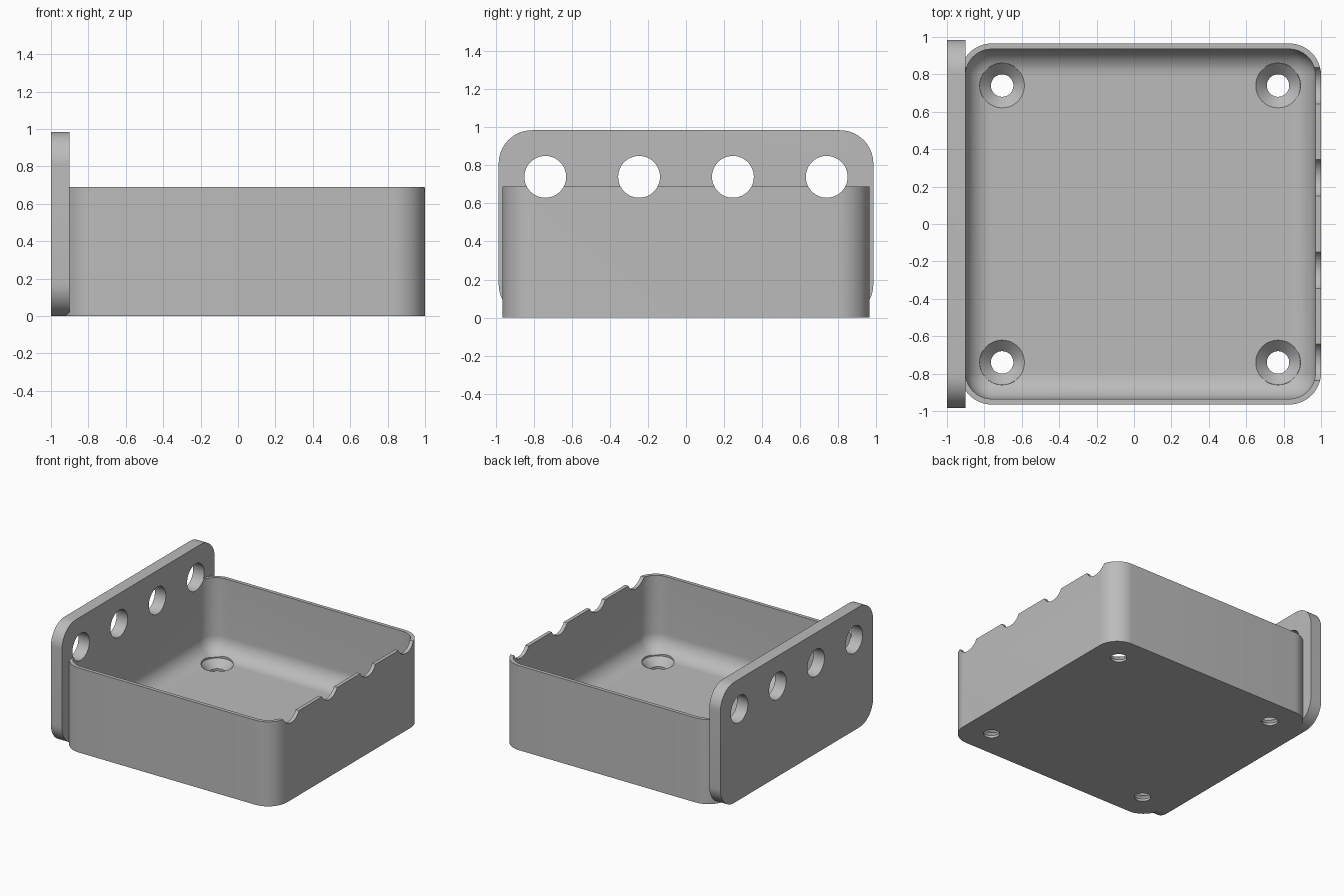
import bpy, bmesh, math
from mathutils import Matrix, Vector

if "Cube" in bpy.data.objects:
    bpy.data.objects.remove(bpy.data.objects["Cube"])

GREY = (0.5, 0.5, 0.5, 1.0)
grey = bpy.data.materials.new("light grey")
grey.use_nodes = True
grey.diffuse_color = GREY
grey.node_tree.nodes["Principled BSDF"].inputs["Base Color"].default_value = GREY


def finish(name, bm):
    bmesh.ops.recalc_face_normals(bm, faces=bm.faces)
    mesh = bpy.data.meshes.new(name)
    bm.to_mesh(mesh)
    bm.free()
    mesh.materials.append(grey)
    obj = bpy.data.objects.new(name, mesh)
    bpy.context.collection.objects.link(obj)
    return obj


def rounded_box(name, low, high, radius, axis=None):
    """Box with the edges along one axis rounded, or every edge if axis is None."""
    low, high = Vector(low), Vector(high)
    bm = bmesh.new()
    bmesh.ops.create_cube(bm, size=1)
    for v in bm.verts:
        v.co = (low + high) / 2 + v.co * (high - low)
    edges = [e for e in bm.edges if axis is None
             or abs((e.verts[0].co - e.verts[1].co).normalized()[axis]) > 0.9]
    bmesh.ops.bevel(bm, geom=edges, offset=radius, segments=14,
                    profile=0.5, affect='EDGES')
    return finish(name, bm)


def add_cone(bm, matrix, r1, r2, depth):
    bmesh.ops.create_cone(bm, cap_ends=True, segments=48, radius1=r1,
                          radius2=r2, depth=depth, matrix=matrix)


def combine(target, other, operation):
    mod = target.modifiers.new(operation.lower(), 'BOOLEAN')
    mod.object, mod.operation, mod.solver = other, operation, 'EXACT'
    bpy.ops.object.select_all(action='DESELECT')
    bpy.context.view_layer.objects.active = target
    target.select_set(True)
    bpy.ops.object.modifier_apply(modifier=mod.name)
    bpy.data.objects.remove(other)


FLOOR = 0.08

# Tray block joined to the upright mounting plate
tray = rounded_box("tray_with_mounting_plate", (-0.93, -0.965, 0), (1, 0.965, 0.69), 0.17, axis=2)
plate = rounded_box("mounting_plate", (-1, -0.985, 0), (-0.9, 0.985, 0.985), 0.175, axis=0)
combine(tray, plate, 'UNION')

# Hollow with filleted floor and corners
hollow = rounded_box("hollow", (-0.901, -0.935, FLOOR), (0.97, 0.935, 1.5), 0.14)
combine(tray, hollow, 'DIFFERENCE')

# Row of holes through the plate, which also notches the opposite rim
bm = bmesh.new()
for i in range(4):
    y = -0.74 + i * 1.48 / 3
    add_cone(bm, Matrix.Translation((0, y, 0.74)) @ Matrix.Rotation(math.pi / 2, 4, 'Y'),
             0.11, 0.11, 3)
combine(tray, finish("row_holes", bm), 'DIFFERENCE')

# Countersunk screw holes in the floor
places = [(x, y) for x in (-0.705, 0.77) for y in (-0.74, 0.74)]
for name, r1, r2, bottom, top in (("screw_holes", 0.06, 0.06, -0.1, 0.3),
                                  ("countersinks", 0.06, 0.12, 0.02, FLOOR),
                                  ("screw_head_clearance", 0.12, 0.12, FLOOR - 0.001, 0.2)):
    bm = bmesh.new()
    for x, y in places:
        add_cone(bm, Matrix.Translation((x, y, (bottom + top) / 2)), r1, r2, top - bottom)
    combine(tray, finish(name, bm), 'DIFFERENCE')

bpy.ops.object.shade_smooth_by_angle(angle=math.radians(30))
